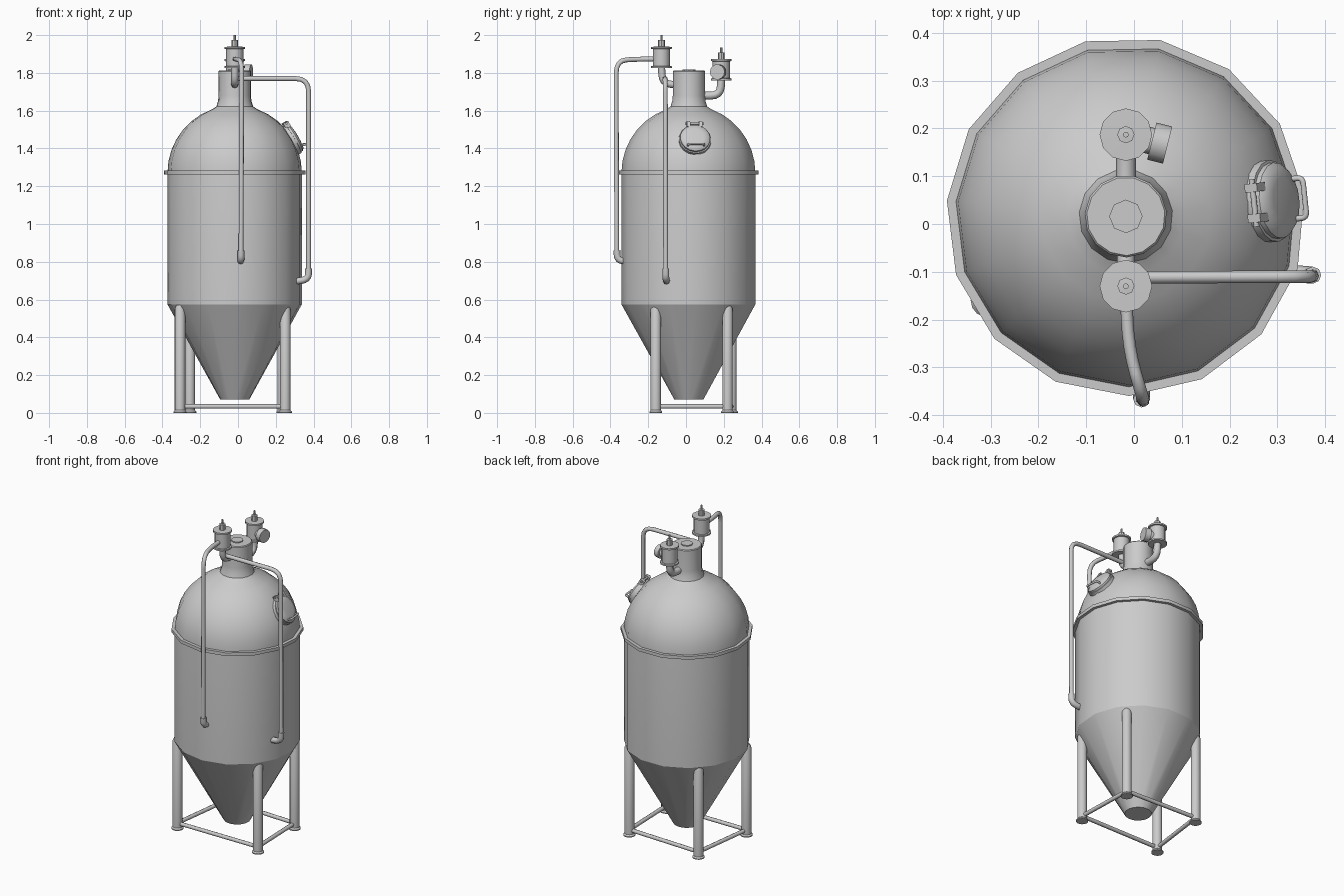
import bpy, bmesh
from math import pi, sin, cos, radians
from mathutils import Vector, Matrix

if "Cube" in bpy.data.objects:
    bpy.data.objects.remove(bpy.data.objects["Cube"])

CX, CY = -0.017, 0.016          # tank axis


def finish(name, bm, angle):
    """Turn a bmesh into an object, smooth except at edges sharper than angle."""
    bmesh.ops.recalc_face_normals(bm, faces=bm.faces)
    for f in bm.faces:
        f.smooth = True
    for e in bm.edges:
        e.smooth = len(e.link_faces) == 2 and e.calc_face_angle(0) < radians(angle)
    me = bpy.data.meshes.new(name)
    bm.to_mesh(me)
    bm.free()
    ob = bpy.data.objects.new(name, me)
    bpy.context.collection.objects.link(ob)
    return ob


def lathe(name, profile, loc, sides=12, axis=(0, 0, 1), turn=0.0, angle=40):
    """Spin (radius, height) points about an axis and cap both ends."""
    bm = bmesh.new()
    rings = []
    for r, z in profile:
        rings.append([bm.verts.new((r * cos(turn + 2 * pi * i / sides),
                                    r * sin(turn + 2 * pi * i / sides), z))
                      for i in range(sides)])
    for a, b in zip(rings, rings[1:]):
        for i in range(sides):
            j = (i + 1) % sides
            bm.faces.new((a[i], a[j], b[j], b[i]))
    bm.faces.new(rings[0][::-1])
    bm.faces.new(rings[-1])
    rot = Vector((0, 0, 1)).rotation_difference(Vector(axis)).to_matrix().to_4x4()
    bm.transform(Matrix.Translation(loc) @ rot)
    return finish(name, bm, angle)


def tube(name, pts, r, bend=0.05, res=2):
    """Round pipe through points, with corners rounded off."""
    pts = [Vector(p) for p in pts]
    path = [pts[0]]
    for a, p, b in zip(pts, pts[1:], pts[2:]):
        s = p + (a - p).normalized() * min(bend, (a - p).length * 0.49)
        e = p + (b - p).normalized() * min(bend, (b - p).length * 0.49)
        for k in range(5):
            t = k / 4
            path.append(s * (1 - t) ** 2 + p * 2 * t * (1 - t) + e * t * t)
    path.append(pts[-1])
    cu = bpy.data.curves.new(name, 'CURVE')
    cu.dimensions = '3D'
    cu.bevel_depth = r
    cu.bevel_resolution = res
    cu.use_fill_caps = True
    sp = cu.splines.new('POLY')
    sp.points.add(len(path) - 1)
    for q, v in zip(sp.points, path):
        q.co = (*v, 1)
    ob = bpy.data.objects.new(name, cu)
    bpy.context.collection.objects.link(ob)
    bpy.ops.object.select_all(action='DESELECT')
    ob.select_set(True)
    bpy.context.view_layer.objects.active = ob
    bpy.ops.object.convert(target='MESH')
    bpy.ops.object.shade_smooth_by_angle(angle=radians(50))


# Tank: cone, cylinder, hemispherical dome and neck in one profile
R = 0.358
dome = [(R * cos(radians(a)), 1.27 + R * sin(radians(a))) for a in range(0, 71, 10)]
lathe("tank", [(0.077, 0.07), (R, 0.575)] + dome +
      [(0.098, 1.622), (0.089, 1.65), (0.086, 1.68), (0.086, 1.808), (0.082, 1.813)],
      (CX, CY, 0), 15, turn=radians(7), angle=27)
lathe("neck_cap", [(0.035, 1.81), (0.035, 1.819)], (CX, CY, 0), 8)
lathe("tank_flange", [(0.35, 1.262), (0.376, 1.262), (0.376, 1.282), (0.35, 1.282)],
      (CX, CY, 0), 15, turn=radians(7), angle=27)

# Legs, feet and the base rails joining them
legs = [(-0.307, -0.16), (0.25, -0.16), (0.238, 0.22), (-0.255, 0.24)]
for i, (x, y) in enumerate(legs):
    lathe(f"leg_{i}", [(0.028, 0.005), (0.028, 0.55), (0.018, 0.572)], (x, y, 0), 14)
    lathe(f"foot_{i}", [(0.035, 0), (0.035, 0.006), (0.028, 0.014)], (x, y, 0), 14)
    x2, y2 = legs[(i + 1) % 4]
    tube(f"base_rail_{i}", [(x, y, 0.034), (x2, y2, 0.034)], 0.012)

# Two valves on the neck
for name, y, z in (("front_valve", -0.13, 1.826), ("back_valve", 0.187, 1.761)):
    lathe(name, [(0.055, 0), (0.055, 0.009), (0.046, 0.011), (0.046, 0.1),
                 (0.055, 0.102), (0.055, 0.112), (0.02, 0.113)], (CX, y, z), 12)
    lathe(name + "_stem", [(0.018, 0.11), (0.018, 0.147), (0.006, 0.148), (0.006, 0.174)],
          (CX, y, z), 8)
tube("front_valve_elbow", [(CX, -0.13, 1.84), (CX, -0.125, 1.745), (CX, -0.04, 1.735)], 0.019)
tube("back_valve_elbow", [(CX, 0.187, 1.78), (CX, 0.182, 1.68), (CX, 0.08, 1.68)], 0.021)

# Side port of the back valve
lathe("back_valve_port", [(0.028, 0.02), (0.028, 0.056), (0.04, 0.056), (0.04, 0.09)],
      (CX, 0.187, 1.805), 14, axis=(cos(radians(-14)), sin(radians(-14)), 0))

# Long outside pipes with thicker elbows where they enter the tank
tube("right_pipe", [(CX, -0.112, 1.77), (0.374, -0.11, 1.77), (0.374, -0.107, 0.72)],
     0.013, bend=0.07)
tube("right_pipe_elbow", [(0.374, -0.107, 0.765), (0.372, -0.107, 0.705), (0.29, -0.1, 0.695)],
     0.018, bend=0.04)
tube("front_pipe", [(CX, -0.13, 1.873), (-0.012, -0.26, 1.873), (0.02, -0.37, 1.865),
                    (0.016, -0.366, 0.82)], 0.013, bend=0.07)
tube("front_pipe_elbow", [(0.016, -0.366, 0.86), (0.016, -0.363, 0.81), (0.012, -0.31, 0.8)],
     0.018, bend=0.035)

# Hatch on the right of the dome, placed in its own frame
n = Vector((0.86, 0.09, 0.5)).normalized()
s = Vector((0, 0, 1)).cross(n).normalized()
u = n.cross(s)
P = Vector((CX, CY, 1.27)) + n * 0.345


def at(a, b, c):
    return P + s * a + u * b + n * c


lathe("hatch_frame", [(0.086, -0.04), (0.086, 0.014), (0.074, 0.016)], P, 18, axis=n)
lathe("hatch_lid", [(0.08, 0.014), (0.08, 0.026), (0.07, 0.036), (0.045, 0.04)],
      P, 18, axis=n)
tube("hatch_handle", [at(-0.042, -0.05, 0.03), at(-0.042, -0.055, 0.058),
                      at(0.042, -0.055, 0.058), at(0.042, -0.05, 0.03)], 0.006, bend=0.012)
frame = Matrix((s, u, n)).transposed().to_4x4()
for side in (-1, 1):
    bm = bmesh.new()
    bmesh.ops.create_cube(bm, size=1)
    bmesh.ops.scale(bm, vec=(0.018, 0.035, 0.03), verts=bm.verts)
    bm.transform(Matrix.Translation(at(side * 0.032, 0.082, 0.02)) @ frame)
    finish(f"hatch_hinge_{side}", bm, 40)
tube("hatch_hinge_pin", [at(-0.05, 0.092, 0.02), at(0.05, 0.092, 0.02)], 0.006)
